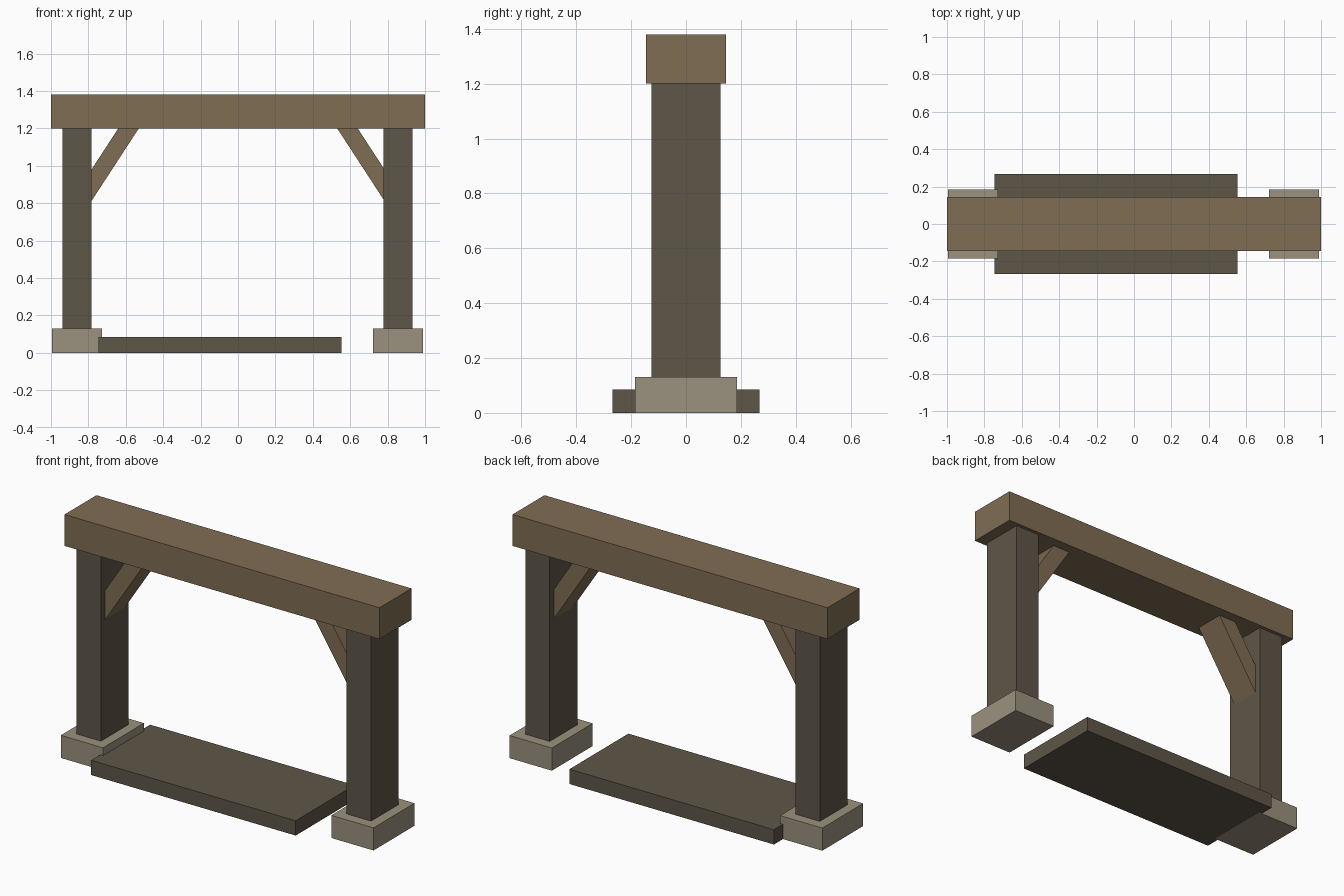
import bpy
from math import atan2
from mathutils import Vector

cube = bpy.data.objects.get("Cube")
if cube:
    bpy.data.objects.remove(cube, do_unlink=True)


def material(name, rgb):
    mat = bpy.data.materials.new(name)
    mat.use_nodes = True
    colour = (*rgb, 1.0)
    mat.diffuse_color = colour
    mat.node_tree.nodes["Principled BSDF"].inputs["Base Color"].default_value = colour
    return mat


light_wood = material("light wood", (0.216, 0.153, 0.089))
dark_wood = material("dark wood", (0.112, 0.093, 0.065))
stone = material("pale stone", (0.328, 0.283, 0.209))


def box(name, centre, size, mat, tilt=0.0):
    """Box with applied size, optionally tilted about the y axis."""
    bpy.ops.mesh.primitive_cube_add(size=1, location=centre)
    obj = bpy.context.object
    obj.name = name
    obj.scale = size
    bpy.ops.object.transform_apply(location=False, rotation=False, scale=True)
    obj.rotation_euler.y = tilt
    obj.data.materials.append(mat)
    return obj


# Top beam and ground slab
box("top_beam", (0, 0, 1.29), (2.0, 0.29, 0.18), light_wood)
box("ground_slab", (-0.096, 0, 0.0425), (1.298, 0.534, 0.085), dark_wood)

# Footing, post and diagonal brace on each side
for side, sign in (("right", -1), ("left", 1)):
    shift = -0.0025
    box(side + "_footing", (sign * 0.8585 + shift, 0, 0.065), (0.268, 0.37, 0.13), stone)
    box(side + "_post", (sign * 0.8575 + shift, 0, 0.615), (0.155, 0.25, 1.19), dark_wood)

    # The brace runs from inside the post up into the beam
    low, high = Vector((sign * 0.785, 0, 0.893)), Vector((sign * 0.585, 0, 1.2))
    along = (high - low).normalized()
    low, high = low - along * 0.09, high + along * 0.06
    box(side + "_brace", (low + high) / 2, (0.092, 0.175, (high - low).length),
        light_wood, tilt=atan2(along.x, along.z))
